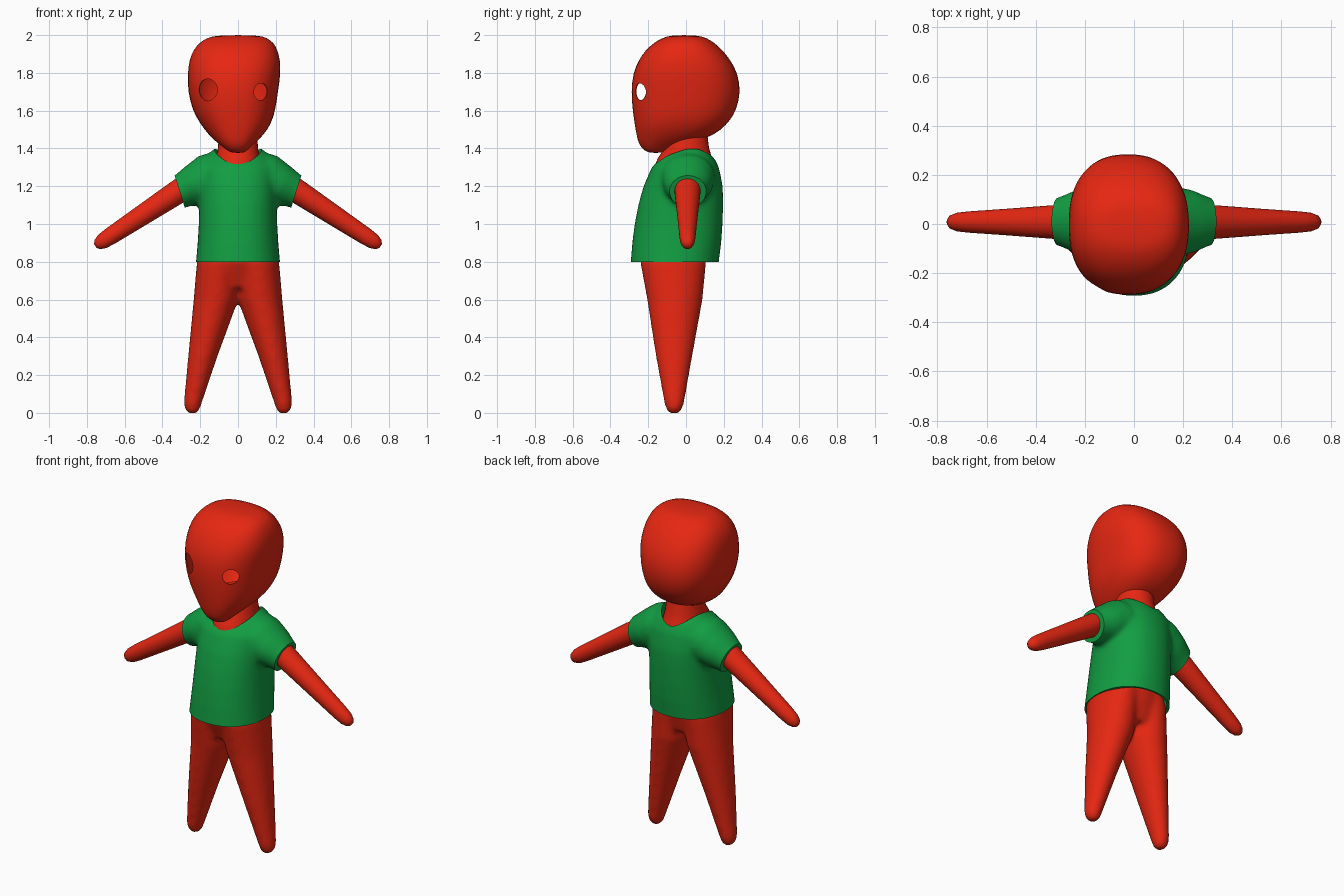
import bpy, bmesh
from math import cos, sin, pi, radians
from mathutils import Vector, Matrix

cube = bpy.data.objects.get("Cube")
if cube:
    bpy.data.objects.remove(cube)


def material(name, rgb):
    m = bpy.data.materials.new(name)
    m.use_nodes = True
    m.diffuse_color = (*rgb, 1)
    m.node_tree.nodes["Principled BSDF"].inputs["Base Color"].default_value = (*rgb, 1)
    return m


RED = material("red skin", (0.79, 0.02, 0.006))
GREEN = material("green cloth", (0.006, 0.34, 0.055))


def frame(origin, direction):
    """Local z follows direction, local y stays level."""
    z = Vector(direction).normalized()
    y = Vector((0, 0, 1)).cross(z).normalized()
    x = y.cross(z)
    return Matrix.Translation(origin) @ Matrix((x, y, z)).transposed().to_4x4()


def loft(bm, rings, matrix=Matrix(), power=2.0, sides=32):
    """Skin closed superellipse rings given as (z, x0, x1, y0, y1)."""
    def bend(v):
        return (abs(v) ** (2 / power)) * (1 if v > 0 else -1)
    loops = []
    for z, x0, x1, y0, y1 in rings:
        loop = []
        for i in range(sides):
            a = 2 * pi * i / sides
            p = Vector(((x0 + x1) / 2 + (x1 - x0) / 2 * bend(cos(a)),
                        (y0 + y1) / 2 + (y1 - y0) / 2 * bend(sin(a)), z))
            loop.append(bm.verts.new(matrix @ p))
        loops.append(loop)
    faces = [bm.faces.new(loops[0][::-1]), bm.faces.new(loops[-1])]
    for low, high in zip(loops, loops[1:]):
        for i in range(sides):
            j = (i + 1) % sides
            faces.append(bm.faces.new((low[i], low[j], high[j], high[i])))
    bmesh.ops.recalc_face_normals(bm, faces=faces)


def tube(bm, rings, matrix=Matrix()):
    """Loft from (z, half width, half depth) rings."""
    loft(bm, [(z, -a, a, -b, b) for z, a, b in rings], matrix)


def make(name, bm, mat):
    me = bpy.data.meshes.new(name)
    bm.to_mesh(me)
    bm.free()
    me.materials.append(mat)
    ob = bpy.data.objects.new(name, me)
    bpy.context.collection.objects.link(ob)
    return ob


def bake(ob):
    bpy.context.view_layer.update()
    dg = bpy.context.evaluated_depsgraph_get()
    me = bpy.data.meshes.new_from_object(ob.evaluated_get(dg))
    ob.modifiers.clear()
    ob.data = me


def fuse(ob):
    """Melt overlapping volumes into one soft skin."""
    mod = ob.modifiers.new("fuse", 'REMESH')
    mod.mode = 'VOXEL'
    mod.voxel_size = 0.014
    mod = ob.modifiers.new("soften", 'SMOOTH')
    mod.factor = 0.5
    mod.iterations = 10
    bake(ob)


def cut(ob, bm):
    cutter = make("cutter", bm, ob.data.materials[0])
    cutter.hide_render = True
    mod = ob.modifiers.new("cut", 'BOOLEAN')
    mod.operation = 'DIFFERENCE'
    mod.solver = 'EXACT'
    mod.object = cutter
    bake(ob)
    bpy.data.objects.remove(cutter)


def smooth(ob, angle=45):
    ob.data.shade_smooth()
    ob.data.set_sharp_from_angle(angle=radians(angle))


# Head: hollow shell with two eye openings
bm = bmesh.new()
loft(bm, [(1.376, -.03, .03, -.19, -.13), (1.39, -.06, .05, -.225, -.09),
          (1.42, -.095, .08, -.247, -.03), (1.45, -.135, .115, -.258, .11),
          (1.5, -.178, .158, -.268, .19), (1.55, -.212, .182, -.276, .235),
          (1.6, -.24, .198, -.283, .267), (1.7, -.267, .213, -.292, .292),
          (1.8, -.268, .227, -.282, .275), (1.87, -.258, .224, -.25, .235),
          (1.92, -.238, .21, -.215, .195), (1.96, -.205, .19, -.17, .15),
          (1.985, -.165, .155, -.125, .11), (2.0, -.11, .11, -.08, .06)],
     power=2.4)
head = make("head", bm, RED)
mod = head.modifiers.new("round", 'SUBSURF')
mod.levels = 1
mod = head.modifiers.new("shell", 'SOLIDIFY')
mod.thickness = 0.006
mod.offset = -1
bake(head)
for place, way, r in (((.125, -.247, 1.70), (.6, -.8, 0), .045),
                      ((-.165, -.255, 1.71), (-.55, -.83, 0), .058)):
    bm = bmesh.new()
    tube(bm, [(-.07, r, r), (.08, r, r)], frame(place, way))
    cut(head, bm)
smooth(head, 50)

# Neck
bm = bmesh.new()
loft(bm, [(1.15, -.127, .127, -.167, .157), (1.31, -.126, .126, -.166, .156),
          (1.35, -.118, .118, -.148, .138), (1.4, -.106, .106, -.115, .122),
          (1.5, -.1, .1, -.09, .11)])
smooth(make("neck", bm, RED))

# Arms
for side, label in ((1, "left"), (-1, "right")):
    bm = bmesh.new()
    tube(bm, [(0, .068, .07), (.16, .063, .068), (.38, .054, .054),
              (.57, .046, .043), (.62, .041, .038), (.65, .029, .028),
              (.664, .013, .013)],
         frame((side * .2, .008, 1.248), (side * .836, 0, -.549)))
    smooth(make(label + "_arm", bm, RED), 80)

# Hips and legs fused into one piece
bm = bmesh.new()
loft(bm, [(.66, -.17, .17, -.18, .07), (.8, -.219, .219, -.243, .107),
          (.94, -.19, .19, -.22, .11)])
for s in (1, -1):
    loft(bm, [(z, *sorted((s * x0, s * x1)), y0, y1) for z, x0, x1, y0, y1 in (
        (-.004, .22, .262, -.085, -.04), (.015, .203, .281, -.104, -.022),
        (.05, .192, .288, -.115, -.01), (.3, .108, .264, -.16, .034),
        (.6, -.002, .235, -.206, .088), (.8, -.02, .218, -.243, .107),
        (.9, -.01, .18, -.22, .1))])
legs = make("legs", bm, RED)
fuse(legs)
smooth(legs, 80)

# Shirt body and sleeves fused
bm = bmesh.new()
loft(bm, [(.7, -.228, .228, -.3, .165), (.8, -.223, .223, -.293, .174),
          (.9, -.214, .214, -.285, .187), (1.0, -.208, .208, -.272, .194),
          (1.1, -.206, .206, -.253, .197), (1.2, -.208, .208, -.225, .195),
          (1.3, -.21, .21, -.182, .175), (1.36, -.168, .168, -.125, .145),
          (1.4, -.125, .125, -.06, .105), (1.42, -.07, .07, -.03, .07)], power=2.2)
for s in (1, -1):
    tube(bm, [(-.1, .11, .13), (0, .13, .145), (.09, .11, .13),
              (.172, .089, .098), (.26, .08, .085)],
         frame((s * .15, .01, 1.245), (s * .9, 0, -.43)))
shirt = make("shirt", bm, GREEN)
fuse(shirt)

# Straight trimmed hem and sleeve ends
bm = bmesh.new()
bm.from_mesh(shirt.data)
for point, normal in (((0, 0, .8), (0, 0, -1)),
                      ((.308, 0, 1.17), (.95, 0, -.3)),
                      ((-.308, 0, 1.17), (-.95, 0, -.3))):
    faces = [f for f in bm.faces if normal[0] == 0 or f.calc_center_median().z > 1.02]
    geom = set(faces)
    for f in faces:
        geom.update(f.verts)
        geom.update(f.edges)
    bmesh.ops.bisect_plane(bm, geom=list(geom), plane_co=point,
                           plane_no=normal, clear_outer=True)
    bmesh.ops.holes_fill(bm, edges=[e for e in bm.edges if e.is_boundary])
bmesh.ops.recalc_face_normals(bm, faces=bm.faces)
bm.to_mesh(shirt.data)
bm.free()

# Neck opening and hollow under the hem
bm = bmesh.new()
loft(bm, [(1.22, -.125, .125, -.165, .155), (1.6, -.125, .125, -.165, .155)])
cut(shirt, bm)
bm = bmesh.new()
loft(bm, [(.7, -.208, .208, -.277, .158), (.95, -.194, .194, -.262, .17)], power=2.2)
cut(shirt, bm)
smooth(shirt)
